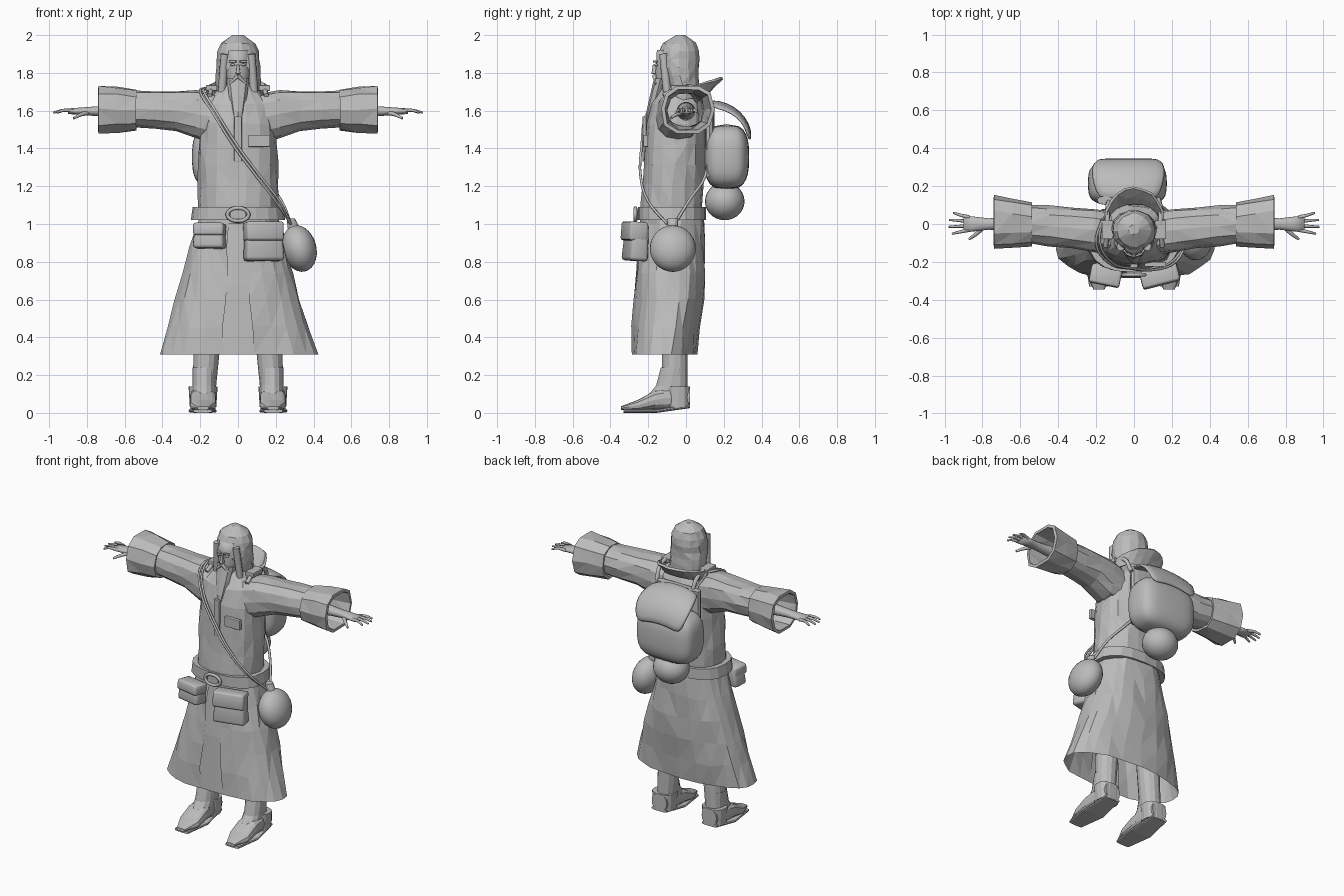
import bpy, bmesh, math, random
from mathutils import Vector
from math import sin, cos, pi

random.seed(4)
if "Cube" in bpy.data.objects:
    bpy.data.objects.remove(bpy.data.objects["Cube"])

colour = (.5, .5, .5, 1)
grey = bpy.data.materials.new("plain_grey")
grey.use_nodes = True
grey.diffuse_color = colour
grey.node_tree.nodes["Principled BSDF"].inputs["Base Color"].default_value = colour


def mix(t, *keys):
    """Value at t along evenly spaced keys."""
    span = t * (len(keys) - 1)
    i = min(int(span), len(keys) - 2)
    return keys[i] + (keys[i + 1] - keys[i]) * (span - i)


def finish(name, bm, smooth=False, mirror=False, thickness=0, subdivisions=0):
    bmesh.ops.recalc_face_normals(bm, faces=bm.faces)
    mesh = bpy.data.meshes.new(name)
    bm.to_mesh(mesh)
    bm.free()
    mesh.materials.append(grey)
    part = bpy.data.objects.new(name, mesh)
    bpy.context.collection.objects.link(part)
    for polygon in mesh.polygons:
        polygon.use_smooth = smooth
    if thickness:
        solid = part.modifiers.new("thickness", "SOLIDIFY")
        solid.thickness = thickness
        solid.offset = 0
    if subdivisions:
        part.modifiers.new("rounding", "SUBSURF").levels = subdivisions
    if mirror:
        part.modifiers.new("mirror", "MIRROR")
    return part


def signed_power(value, power):
    return math.copysign(abs(value) ** (2 / power), value)


def loft(name, axis, start, end, shape, steps=4, sides=14, power=2, arc=(0, 360),
         caps=True, rough=0, tilt=0, **options):
    """Skin rings along an axis; shape(t) gives two centres and two radii."""
    bm = bmesh.new()
    closed = arc[1] - arc[0] == 360
    count = sides if closed else sides + 1
    rings = []
    for step in range(steps + 1):
        t = step / steps
        along = mix(t, start, end)
        centre_u, centre_v, radius_u, radius_v = shape(t)
        ring = []
        for i in range(count):
            angle = math.radians(mix(i / sides, *arc))
            u = centre_u + radius_u * signed_power(cos(angle), power)
            v = centre_v + radius_v * signed_power(sin(angle), power)
            point = Vector({"x": (along, u, v), "y": (u, along, v), "z": (u, v, along)}[axis])
            point.z += tilt * point.y
            # Uneven cloth between level hems
            wobble = Vector([random.uniform(-rough, rough) for _ in range(3)])
            if step in (0, steps):
                wobble["xyz".index(axis)] = 0
            ring.append(bm.verts.new(point + wobble))
        rings.append(ring)
    for lower, upper in zip(rings, rings[1:]):
        for i in range(sides):
            j = (i + 1) % count
            bm.faces.new((lower[i], lower[j], upper[j], upper[i]))
    if caps and closed:
        bm.faces.new(rings[0])
        bm.faces.new(rings[-1])
    if rough:
        bmesh.ops.triangulate(bm, faces=bm.faces, quad_method="SHORT_EDGE")
    return finish(name, bm, **options)


def tube(name, points, radius, tip=1, closed=False, **options):
    curve = bpy.data.curves.new(name, "CURVE")
    curve.dimensions = "3D"
    curve.bevel_depth = radius
    curve.bevel_resolution = 2
    curve.resolution_u = 4
    curve.use_fill_caps = True
    spline = curve.splines.new("BEZIER")
    spline.bezier_points.add(len(points) - 1)
    spline.use_cyclic_u = closed
    for i, (knot, point) in enumerate(zip(spline.bezier_points, points)):
        knot.co = point
        knot.handle_left_type = knot.handle_right_type = "AUTO"
        knot.radius = mix(i / (len(points) - 1), 1, tip)
    helper = bpy.data.objects.new(name + "_path", curve)
    mesh = bpy.data.meshes.new_from_object(helper)
    bm = bmesh.new()
    bm.from_mesh(mesh)
    bpy.data.objects.remove(helper)
    bpy.data.meshes.remove(mesh)
    finish(name, bm, smooth=True, **options)


def box(name, location, size, rotation=(0, 0, 0), bevel=.004, taper=1, smooth=False):
    bm = bmesh.new()
    bmesh.ops.create_cube(bm, size=1)
    for vert in bm.verts:
        narrow = taper if vert.co.z > 0 else 1
        vert.co *= Vector((narrow, narrow, 1))
        vert.co *= Vector(size)
    bmesh.ops.bevel(bm, geom=bm.edges[:], offset=bevel, segments=2, affect="EDGES", profile=.5)
    part = finish(name, bm, smooth=smooth)
    part.location, part.rotation_euler = location, rotation


def ball(name, location, radii, lean=0):
    bm = bmesh.new()
    bmesh.ops.create_uvsphere(bm, u_segments=24, v_segments=14, radius=1)
    for vert in bm.verts:
        vert.co *= Vector(radii)
    part = finish(name, bm, smooth=True)
    part.location, part.rotation_euler.y = location, lean


def skirt(t, inset=0):
    return (0, mix(t, -.07, -.085, -.12), mix(t, .21, .31, .42) - inset, mix(t, .165, .19, .175) - inset)


# Coat, with an open front over an inner panel
loft("coat_body", "z", 1, 1.74,
     lambda t: (0, mix(t, -.08, -.06, -.04), .21 * (1 - .6 * t**8), .165 * (1 - .5 * t**8)),
     steps=7, sides=18, power=2.3, rough=.006)
loft("coat_skirt", "z", 1.03, .31, skirt, steps=5, sides=22, power=2.3, arc=(-81, 261), rough=.008)
loft("front_panel", "z", 1.03, .31, lambda t: skirt(t, inset=.01), sides=6, power=2.3, arc=(-104, -76))
box("coat_placket", (0, -.22, 1.45), (.04, .02, .24))
box("chest_badge", (.112, -.213, 1.44), (.115, .025, .064))

# Belt and round buckle
loft("belt", "z", 1.02, 1.09, lambda t: (0, -.075, mix(t, .25, .24), .18), steps=1, sides=20, power=2.5)
angles = [i * pi / 4 for i in range(8)]
tube("belt_buckle", [(.056 * cos(a), -.268, 1.05 + .034 * sin(a)) for a in angles], radius=.01, closed=True)
box("buckle_plate", (0, -.26, 1.05), (.08, .02, .05))

# Sleeves and wide cuffs
loft("sleeve", "x", .1, .56,
     lambda t: (mix(t, -.05, -.02, 0), mix(t, 1.56, 1.6, 1.61), mix(t, .12, .1), mix(t, .13, .13, .105, .1, .095)),
     sides=12, power=2.4, caps=False, rough=.005, mirror=True)
loft("cuff", "x", .54, .74, lambda t: (mix(t, 0, .01), 1.605, mix(t, .105, .135), mix(t, .1, .125)),
     steps=2, sides=10, power=2.5, caps=False, rough=.006, thickness=.02, mirror=True)

# Hands with fanned fingers
loft("hand", "x", .5, .9, lambda t: (0, 1.597, mix(t, .05, .04, .03, .045), mix(t, .05, .03, .015)),
     steps=6, smooth=True, mirror=True)
for finger in ("index", "middle", "ring", "little"):
    fan = ("index", "middle", "ring", "little").index(finger) - 1.4
    reach = .98 - .01 * fan * fan
    tube(finger + "_finger", [(.87, .022 * fan, 1.597), (.92, .03 * fan, 1.602), (reach, .037 * fan, 1.59)],
         radius=.011, tip=.5, mirror=True)
tube("thumb", [(.79, -.01, 1.59), (.83, -.05, 1.58), (.87, -.08, 1.56)], radius=.014, tip=.5, mirror=True)

# Legs and boots
loft("leg", "z", .1, .6, lambda t: (mix(t, .18, .15), -.06, mix(t, .06, .08), .07), mirror=True)
loft("boot_foot", "y", .02, -.345,
     lambda t: (.185, mix(t, .085, .08, .07, .04, .025), mix(t, .055, .065, .07, .07, .03),
                mix(t, .05, .06, .05, .03, .01)), steps=8, power=2.8, mirror=True)
loft("boot_instep", "z", .05, .24, lambda t: (.18, mix(t, -.13, -.08, -.065), .06, mix(t, .11, .08, .07)),
     mirror=True)
loft("boot_heel_band", "z", .03, .14, lambda t: (.185, -.04, mix(t, .07, .077), .063),
     steps=1, power=2.6, mirror=True)
loft("boot_sole", "y", .02, -.33, lambda t: (.187, mix(t, .035, .01, .01), mix(t, .055, .075, .05), .01),
     power=4, mirror=True)


# Head and hair
def dome(t):
    return math.sqrt(1 - .95 * t**6)


loft("face", "z", 1.68, 1.92, lambda t: (0, -.09, mix(t, .045, .068, .06), mix(t, .06, .073, .066)), smooth=True)
loft("hair", "z", 1.66, 2,
     lambda t: (0, mix(t, -.005, -.04, -.03), .118 * dome(t), mix(t, .075, .11, .12) * dome(t)),
     steps=8, rough=.004)
box("nose", (0, -.168, 1.82), (.026, .03, .05), taper=.5)
for name, side in (("left", 1), ("right", -1)):
    tube(name + "_hair_lock", [(side * .07, -.12, 1.9), (side * .085, -.1, 1.7)], radius=.022)
    ball(name + "_eye", (side * .028, -.158, 1.843), (.012, .009, .007))
    tube(name + "_brow", [(side * .01, -.17, 1.86), (side * .045, -.155, 1.86)], radius=.006)
    tube(name + "_moustache", [(0, -.168, 1.785), (side * .045, -.16, 1.74)], radius=.012, tip=.5)
    box(name + "_strap_buckle", (side * .14, -.03, 1.72), (.06, .1, .03))

# Long beard and raised collar
loft("beard", "z", 1.77, 1.42,
     lambda t: (0, mix(t, -.135, -.18, -.21), mix(t, .06, .045, .02, .01), mix(t, .035, .03, .015)), sides=8)
loft("collar", "z", 1.66, 1.72, lambda t: (0, mix(t, 0, .025), .15, mix(t, .11, .165)),
     steps=2, tilt=.28, arc=(-40, 220), rough=.004, thickness=.015)

# Belt pouches with flaps
for name, centre, size, turn in (("right_pouch", Vector((-.15, -.265, .935)), Vector((.17, .1, .13)), -.2),
                                 ("left_pouch", Vector((.135, -.265, .905)), Vector((.21, .1, .2)), .25)):
    tilt = (-.08, 0, turn)
    box(name, centre, size, tilt, bevel=.018, taper=.88, smooth=True)
    lift = Vector((0, -.008, size.z * .28))
    box(name + "_flap", centre + lift, size * Vector((.96, 1, .5)), tilt, bevel=.012, smooth=True)

# Flask hung from a sling
ball("flask", (.325, -.07, .87), (.09, .122, .125), lean=-.25)
loft("flask_neck", "z", .96, 1.03, lambda t: (mix(t, .3, .28), -.07, mix(t, .035, .022), .028))
shoulder = (-.17, .02, 1.72)
for name, gap in (("outer", 0), ("inner", .02)):
    tube(name + "_sling_front", [shoulder, (gap - .2, -.1, 1.7), (gap - .14, -.2, 1.6), (gap - .02, -.235, 1.41),
                                 (gap + .1, -.24, 1.25), (gap + .2, -.2, 1.12), (.28, -.1, 1)], radius=.007)
tube("sling_back", [(.28, -.06, 1), (.225, .02, 1.13), (.13, .1, 1.25), (-.05, .11, 1.48), shoulder], radius=.008)


# Backpack, curved flap, straps and round pot
def puff(t):
    return 1 - (2 * t - 1)**4


loft("backpack", "z", 1.18, 1.53, lambda t: (-.035, .215, .15 + .06 * puff(t), .07 + .05 * puff(t)),
     steps=6, sides=24, power=3.6, smooth=True, subdivisions=1)
loft("backpack_back_panel", "z", 1.25, 1.64, lambda t: (-.035, .125, .16, .025), power=4)
bm = bmesh.new()
rows = []
for i in range(5):
    a = i * pi / 8
    width = .16 + .04 * sin(2 * a)
    rows.append([bm.verts.new((width * k - .03, .13 + .21 * sin(a), 1.46 + .19 * cos(a) - .03 * k * k))
                 for k in (-1, -.5, 0, .5, 1)])
for upper, lower in zip(rows, rows[1:]):
    for i in range(4):
        bm.faces.new((upper[i], upper[i + 1], lower[i + 1], lower[i]))
finish("backpack_flap", bm, smooth=True, thickness=.025, subdivisions=1)
ball("round_pot", (-.035, .205, 1.12), (.115, .105, .1))
tube("shoulder_strap", [(.13, .13, 1.6), (.14, .07, 1.71), (.14, -.03, 1.72), (.15, -.12, 1.68)],
     radius=.013, mirror=True)
